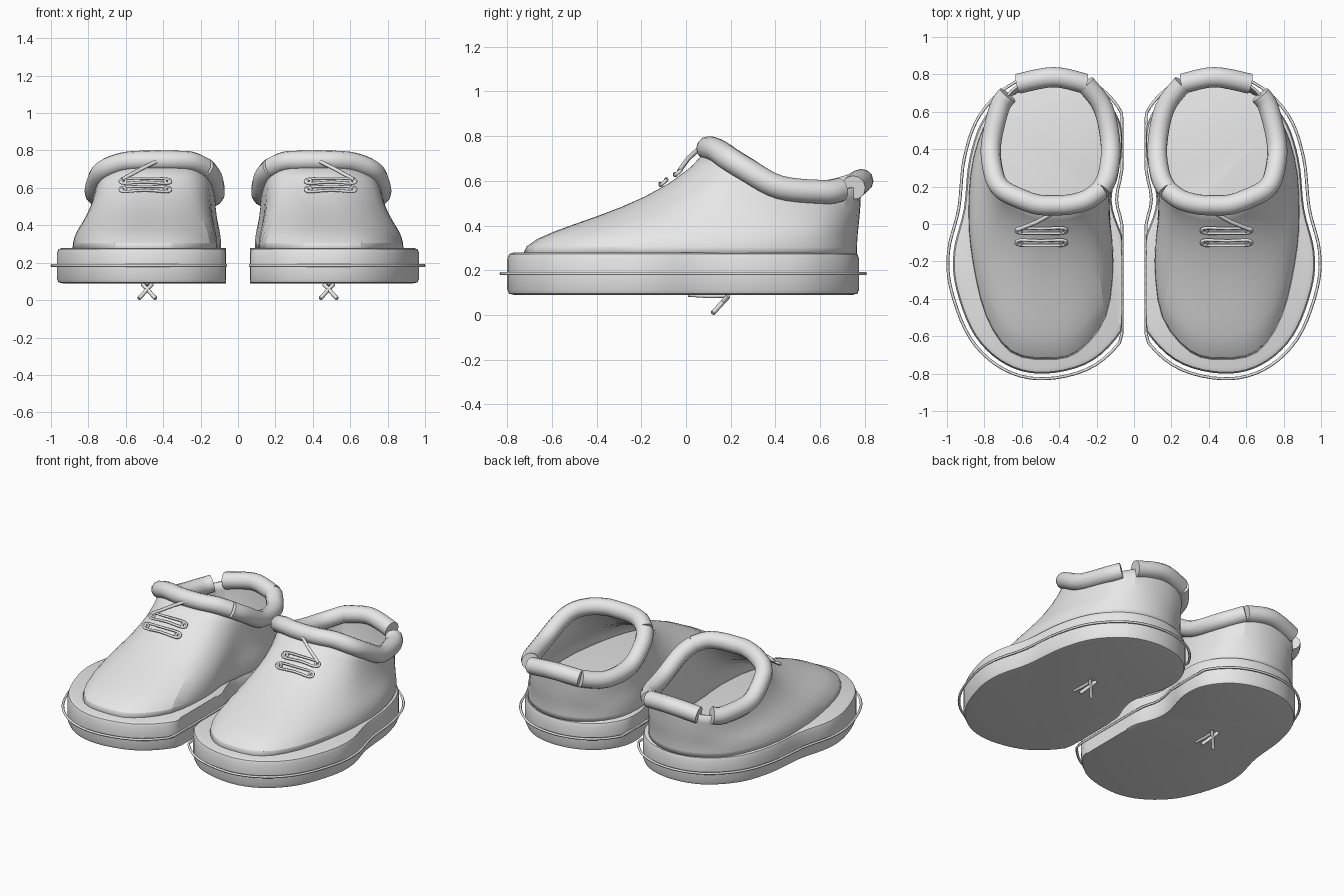
import bpy
import bmesh
from math import cos, sin, pi, radians
from mathutils import Vector

cube = bpy.data.objects.get("Cube")
if cube:
    bpy.data.objects.remove(cube, do_unlink=True)

grey = bpy.data.materials.new("light_grey")
grey.use_nodes = True
colour = (0.8, 0.8, 0.8, 1)
grey.diffuse_color = colour
grey.node_tree.nodes["Principled BSDF"].inputs["Base Color"].default_value = colour

INNER_LIMIT = 0.065     # flat inner face of each sole


def smooth_path(points, steps, closed=True):
    """Catmull-Rom path through the given points."""
    pts = [Vector(p) for p in points]
    n = len(pts)
    pick = (lambda i: pts[i % n]) if closed else (lambda i: pts[max(0, min(n - 1, i))])
    path = []
    for i in range(n if closed else n - 1):
        a, b, c, d = (pick(i + k) for k in (-1, 0, 1, 2))
        for s in range(steps):
            t = s / steps
            path.append(b + (c - a) * t / 2 + (a * 2 - b * 5 + c * 4 - d) * t * t / 2
                        + (b * 3 - a - c * 3 + d) * t ** 3 / 2)
    if not closed:
        path.append(pts[-1])
    return path


def offset(path, distance):
    """Move a counter-clockwise flat outline outward, kept off the inner limit."""
    result = []
    for i, p in enumerate(path):
        along = (path[(i + 1) % len(path)] - path[i - 1]).normalized()
        q = p + Vector((along.y, -along.x, 0)) * distance
        q.x = max(q.x, INNER_LIMIT)
        result.append(q)
    return result


def loft(name, rings, side, caps, angle):
    """Skin closed rings of equal length."""
    bm = bmesh.new()
    loops = [[bm.verts.new((p.x * side, p.y, p.z)) for p in ring] for ring in rings]
    for low, high in zip(loops, loops[1:]):
        for i in range(len(low)):
            j = (i + 1) % len(low)
            bm.faces.new((low[i], low[j], high[j], high[i]))
    if caps:
        bm.faces.new(loops[0][::-1])
        bm.faces.new(loops[-1])
    if side < 0:
        bmesh.ops.reverse_faces(bm, faces=bm.faces[:])
    mesh = bpy.data.meshes.new(name)
    bm.to_mesh(mesh)
    bm.free()
    mesh.materials.append(grey)
    obj = bpy.data.objects.new(name, mesh)
    bpy.context.collection.objects.link(obj)
    bpy.ops.object.select_all(action='DESELECT')
    obj.select_set(True)
    bpy.context.view_layer.objects.active = obj
    bpy.ops.object.shade_smooth_by_angle(angle=radians(angle))
    return obj


def tube(name, path, radius, side, closed=False, sides=3):
    """Round tube along a path."""
    curve = bpy.data.curves.new(name, 'CURVE')
    curve.dimensions = '3D'
    curve.bevel_depth = radius
    curve.bevel_resolution = sides
    curve.use_fill_caps = True
    spline = curve.splines.new('POLY')
    spline.points.add(len(path) - 1)
    for point, p in zip(spline.points, path):
        point.co = (p[0] * side, p[1], p[2], 1)
    spline.use_cyclic_u = closed
    spline.use_smooth = True
    curve.materials.append(grey)
    obj = bpy.data.objects.new(name, curve)
    bpy.context.collection.objects.link(obj)
    return obj


# Sole outline, from the toe round the outer side
sole_outline = [
    (.47, -.80), (.68, -.755), (.85, -.6), (.95, -.35), (.965, -.15), (.91, .08),
    (.88, .35), (.8, .57), (.63, .73), (.42, .775), (.22, .72), (.09, .58),
    (.06, .4), (.12, .13), (.05, -.1), (0, -.3), (.04, -.53), (.22, -.73)]

# Upper: foot of the wall and the matching point on the opening
upper_base = [
    (.47, -.73), (.66, -.69), (.79, -.5), (.86, -.22), (.885, .05), (.86, .35),
    (.76, .6), (.6, .73), (.42, .765), (.25, .71), (.13, .58), (.09, .38),
    (.13, .1), (.11, -.2), (.15, -.5), (.3, -.69)]
opening = [
    (.43, .10, .745), (.52, .105, .745), (.62, .14, .735), (.71, .19, .7),
    (.75, .27, .65), (.765, .42, .57), (.72, .62, .55), (.62, .75, .57),
    (.43, .785, .6), (.26, .75, .58), (.165, .62, .55), (.125, .42, .57),
    (.14, .26, .66), (.18, .18, .71), (.25, .13, .74), (.34, .105, .745)]

outline = smooth_path([(x, y, 0) for x, y in sole_outline], 5)
base = smooth_path([(x, y, .27) for x, y in upper_base], 3)
rim = smooth_path(opening, 3)


def wall_ring(t):
    """Ring of the upper at height fraction t, each wall an S-shaped curve."""
    ring = []
    for b, r in zip(base, rim):
        low = b + Vector((0, 0, .13))
        high = r + (b - r) * .28
        high.z = r.z - .65 * (r.z - b.z)
        u = 1 - t
        ring.append(b * u ** 3 + low * 3 * t * u * u + high * 3 * t * t * u + r * t ** 3)
    return ring


for side, label in ((1, "left"), (-1, "right")):
    # Sole with softened edges
    rings = []
    for inset, z in ((-.03, .09), (-.008, .095), (0, .115), (0, .25), (-.008, .272), (-.03, .28)):
        rings.append([Vector((p.x, p.y, z)) for p in offset(outline, inset)])
    loft(label + "_sole", rings, side, True, 40)

    # Welt thread running round the sole
    welt = [Vector((p.x, p.y, .185)) for p in offset(outline, .027)]
    tube(label + "_welt_thread", welt, .008, side, True, 1)

    # Upper
    upper = loft(label + "_upper", [wall_ring(k / 10) for k in range(11)], side, False, 14)
    shell = upper.modifiers.new("thickness", 'SOLIDIFY')
    shell.thickness = .015
    shell.offset = -1

    # Padded collar in three rolls
    outer = [opening[i] for i in (6, 5, 4, 3, 2, 1, 0, 15, 14, 13)]
    inner = [opening[i] for i in (13, 12, 11, 10, 9)]
    heel = [opening[i] for i in (9, 8, 7)]
    outer.insert(0, (.675, .69, .56))
    for part, points in (("outer", outer), ("inner", inner), ("heel", heel)):
        tube(label + "_collar_" + part, smooth_path(points, 5, False), .054, side, sides=4)

    # Lace rows: a narrow loop with an eyelet at each end
    for row, (y, z) in enumerate(((-.035, .636), (-.1, .592)), 1):
        loop = [(.38, y - .014, z - .012), (.5, y - .016, z - .004), (.61, y - .014, z - .012),
                (.62, y, z), (.61, y + .014, z + .012), (.5, y + .01, z + .016),
                (.38, y + .014, z + .012), (.37, y, z)]
        tube(f"{label}_lace_{row}", smooth_path(loop, 3), .008, side, True, 1)
        for end, x in (("inner", .375), ("outer", .615)):
            eyelet = [(x + .016 * cos(a * pi / 5), y + .012 * sin(a * pi / 5),
                       z + .011 * sin(a * pi / 5)) for a in range(10)]
            tube(f"{label}_eyelet_{end}_{row}", eyelet, .008, side, True, 1)
    tube(label + "_lace_diagonal", [(.62, -.03, .645), (.52, .01, .7), (.43, .06, .745)],
         .011, side, sides=1)

    # Loose lace ends under the sole
    tube(label + "_under_lace", [(.485, .01, .09), (.485, .1, .084), (.485, .18, .086)],
         .01, side, sides=1)
    for part, spread in (("a", 1), ("b", -1)):
        tube(f"{label}_under_lace_end_{part}",
             [(.485 - spread * .025, .19, .085), (.485 + spread * .045, .12, .008)],
             .011, side, sides=1)
